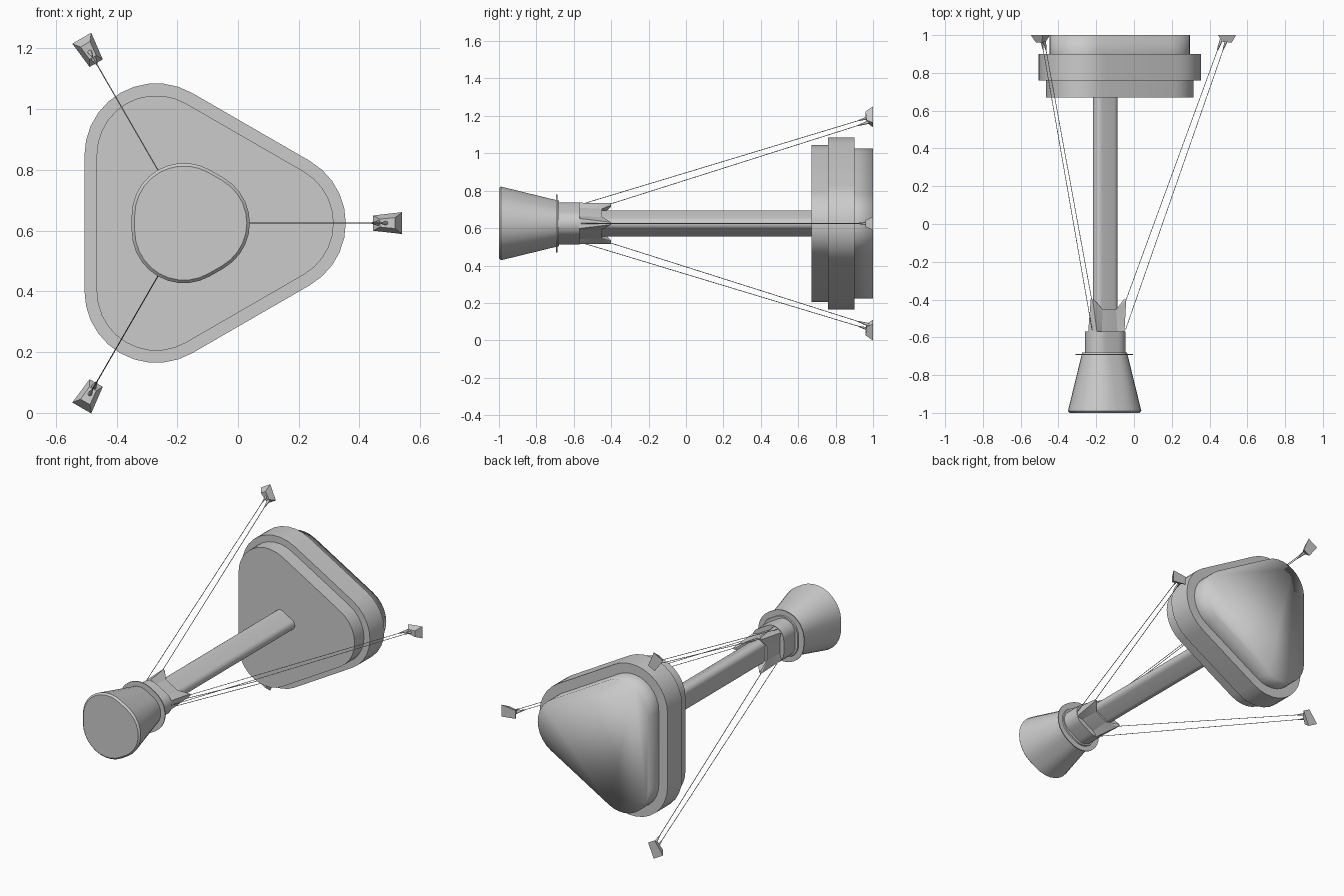
import bpy, bmesh
from math import sin, cos, pi, radians
from mathutils import Vector, Matrix

if "Cube" in bpy.data.objects:
    bpy.data.objects.remove(bpy.data.objects["Cube"])

AXIS = Vector((-0.163, 0, 0.625))
SEG = 10


def finish(name, bm, angle=30):
    bmesh.ops.recalc_face_normals(bm, faces=bm.faces)
    me = bpy.data.meshes.new(name)
    bm.to_mesh(me)
    bm.free()
    ob = bpy.data.objects.new(name, me)
    bpy.context.collection.objects.link(ob)
    bpy.ops.object.select_all(action='DESELECT')
    ob.select_set(True)
    bpy.context.view_layer.objects.active = ob
    bpy.ops.object.shade_smooth_by_angle(angle=radians(angle))
    return ob


def rounded_triangle(y, d, r, cx):
    """Triangle with corner centres at distance d and corner radius r, in the xz plane."""
    pts = []
    for k in range(3):
        a = k * 2 * pi / 3
        for i in range(SEG + 1):
            b = a - pi / 3 + i * (2 * pi / 3) / SEG
            pts.append(Vector((cx + d * cos(a) + r * cos(b), y,
                               AXIS.z + d * sin(a) + r * sin(b))))
    return pts


def loft(name, sections, cx=AXIS.x, angle=30):
    """Join rounded-triangle sections (y, d, r) along y and cap both ends."""
    bm = bmesh.new()
    rings = [[bm.verts.new(p) for p in rounded_triangle(y, d, r, cx)] for y, d, r in sections]
    n = len(rings[0])
    for a, b in zip(rings, rings[1:]):
        for i in range(n):
            j = (i + 1) % n
            bm.faces.new((a[i], a[j], b[j], b[i]))
    bm.faces.new(rings[0])
    bm.faces.new(rings[-1])
    return finish(name, bm, angle)


def radial(k, r, y, t=0):
    """Point at arm k: distance r from the axis, sideways offset t."""
    return AXIS + Matrix.Rotation(-k * 2 * pi / 3, 3, 'Y') @ Vector((r, y, t))


def hull(name, pts):
    bm = bmesh.new()
    for p in pts:
        bm.verts.new(p)
    bmesh.ops.convex_hull(bm, input=bm.verts)
    return finish(name, bm)


def rod(name, p, q, r1, r2, seg=8):
    bm = bmesh.new()
    v = q - p
    m = Matrix.Translation((p + q) / 2) @ v.to_track_quat('Z', 'Y').to_matrix().to_4x4()
    bmesh.ops.create_cone(bm, cap_ends=True, segments=seg, radius1=r1, radius2=r2,
                          depth=v.length, matrix=m)
    return finish(name, bm, 50)


# Stepped triangular body, with its rear cap shaded softly
D = 0.259
body = loft("triangular_body", [(0.67, D, 0.196), (0.76, D, 0.196), (0.76, D, 0.236),
                                (0.90, D, 0.236), (0.90, D, 0.178), (1.0, D, 0.178)], cx=-0.14)
for e in body.data.edges:
    if all(body.data.vertices[i].co.y > 0.99 for i in e.vertices):
        e.use_edge_sharp = False

# Central boom, neck, flange and flared end
loft("boom", [(-0.58, 0.043, 0.033), (0.68, 0.043, 0.033)])
loft("neck", [(-0.69, 0.045, 0.073), (-0.57, 0.045, 0.073)])
loft("flange", [(-0.694, 0.02, 0.138), (-0.688, 0.02, 0.138)])
loft("flared_end", [(-1.0, 0.03, 0.162), (-0.99, 0.03, 0.172), (-0.68, 0.03, 0.096)])
loft("bracket_hub", [(-0.58, 0.05, 0.045), (-0.45, 0.05, 0.04)])

for k in range(3):
    # Bracket horn
    hull(f"bracket_horn_{k}", [radial(k, r, y, s * t) for s in (-1, 1) for r, y, t in (
        (0.04, -0.58, 0.045), (0.112, -0.58, 0.028), (0.07, -0.45, 0.035),
        (0.108, -0.40, 0.006), (0.122, -0.40, 0.006))])
    # Pair of thin stays with tapered end fittings
    for tag, a, b in (("outer", (0.118, -0.56), (0.655, 0.98)),
                      ("inner", (0.118, -0.41), (0.625, 0.975))):
        p = radial(k, *a)
        q = radial(k, *b)
        e = q + (p - q).normalized() * 0.06
        rod(f"{tag}_stay_{k}", p, q, 0.0018, 0.0018, 6)
        rod(f"{tag}_stay_fitting_{k}", e, q, 0.003, 0.009)
    # Flared pod at the stay end
    hull(f"pod_{k}", [radial(k, r, y, s * t) for s in (-1, 1) for r, y, t in (
        (0.608, 1.0, 0.025), (0.703, 1.0, 0.036), (0.63, 0.965, 0.013), (0.68, 0.96, 0.018))])
